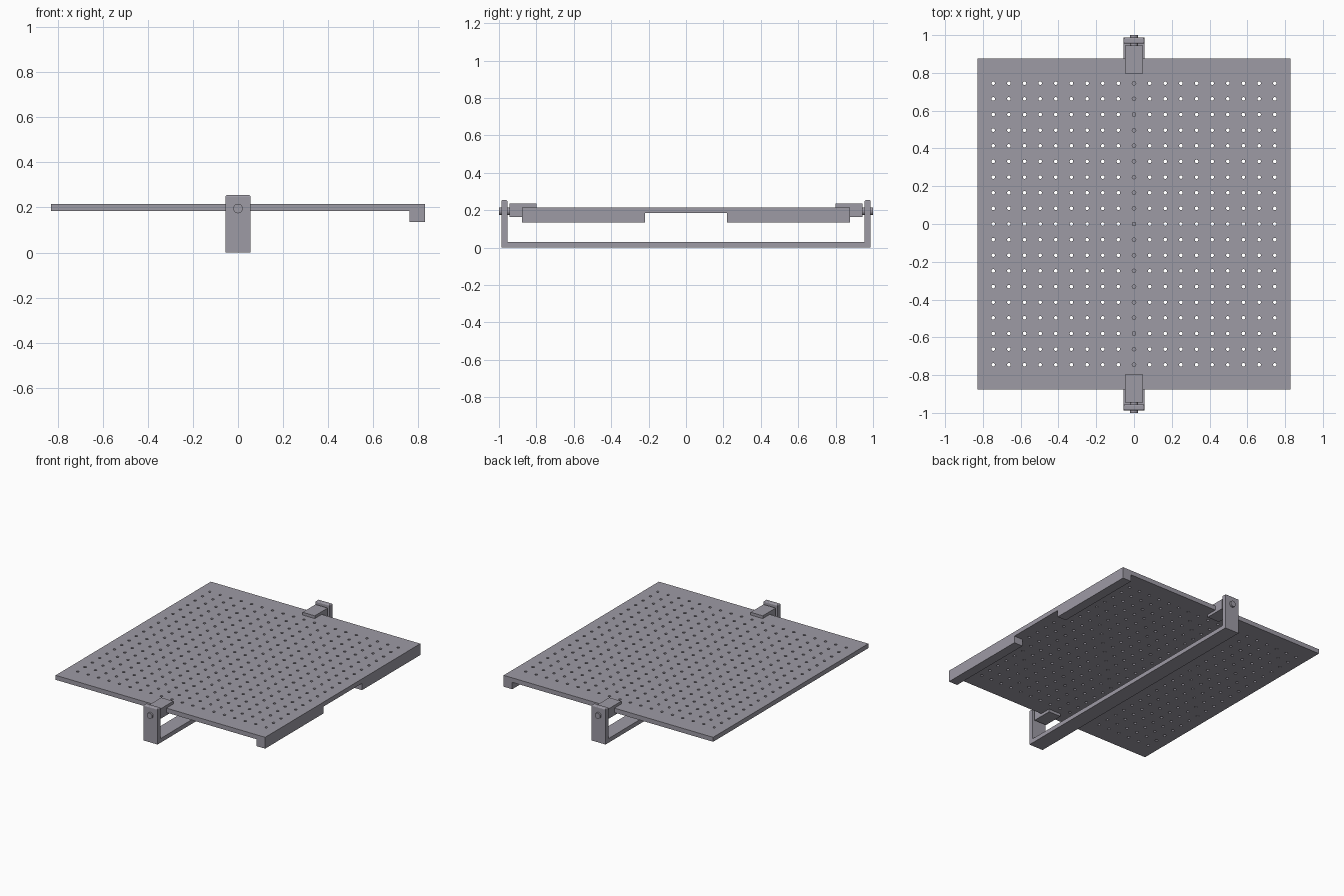
import bpy, bmesh, math

if "Cube" in bpy.data.objects:
    bpy.data.objects.remove(bpy.data.objects["Cube"])

grey = bpy.data.materials.new("cool_grey")
grey.diffuse_color = (0.34, 0.325, 0.375, 1)
grey.use_nodes = True
grey.node_tree.nodes["Principled BSDF"].inputs["Base Color"].default_value = grey.diffuse_color


def finish(name, bm):
    bmesh.ops.recalc_face_normals(bm, faces=bm.faces)
    me = bpy.data.meshes.new(name)
    bm.to_mesh(me)
    bm.free()
    me.materials.append(grey)
    ob = bpy.data.objects.new(name, me)
    bpy.context.collection.objects.link(ob)
    return ob


def prism(name, pts, x0, x1):
    """Extrude a (y, z) outline along x."""
    bm = bmesh.new()
    face = bm.faces.new([bm.verts.new((x0, y, z)) for y, z in pts])
    ext = bmesh.ops.extrude_face_region(bm, geom=[face])
    bmesh.ops.translate(bm, vec=(x1 - x0, 0, 0),
                        verts=[v for v in ext["geom"] if isinstance(v, bmesh.types.BMVert)])
    return finish(name, bm)


# Perforated plate: every grid cell is a ring from a round hole to its square border
N, PITCH, R, SEG = 19, 0.0828, 0.0095, 16
HX, HY, Z0, Z1 = 0.828, 0.876, 0.184, 0.216
bm = bmesh.new()


def border(i, u, half):
    c = (i - (N - 1) / 2) * PITCH
    if (i == 0 and u < -0.999) or (i == N - 1 and u > 0.999):
        return math.copysign(half, u)
    return c + u * PITCH / 2


for i in range(N):
    for j in range(N):
        cx, cy = (i - (N - 1) / 2) * PITCH, (j - (N - 1) / 2) * PITCH
        inner, outer = [], []
        for k in range(SEG):
            c, s = math.cos(2 * math.pi * k / SEG), math.sin(2 * math.pi * k / SEG)
            m = max(abs(c), abs(s))
            inner.append(bm.verts.new((cx + R * c, cy + R * s, Z0)))
            outer.append(bm.verts.new((border(i, c / m, HX), border(j, s / m, HY), Z0)))
        for k in range(SEG):
            n = (k + 1) % SEG
            bm.faces.new((inner[k], outer[k], outer[n], inner[n]))
bmesh.ops.remove_doubles(bm, verts=bm.verts, dist=1e-4)
ext = bmesh.ops.extrude_face_region(bm, geom=bm.faces[:])
bmesh.ops.translate(bm, vec=(0, 0, Z1 - Z0),
                    verts=[v for v in ext["geom"] if isinstance(v, bmesh.types.BMVert)])
finish("perforated_plate", bm)

# U-shaped stand: low bar between the posts
prism("stand_bar", [(-0.956, 0), (0.956, 0), (0.956, 0.03), (-0.956, 0.03)], -0.055, 0.055)

for side, s in (("front", -1), ("back", 1)):
    # Upright post with softened top
    post = prism(side + "_post", [(s * 0.955, 0), (s * 0.987, 0), (s * 0.987, 0.255), (s * 0.955, 0.255)],
                 -0.055, 0.055)
    bm = bmesh.new()
    bm.from_mesh(post.data)
    top = [e for e in bm.edges if all(v.co.z > 0.25 for v in e.verts)]
    bmesh.ops.bevel(bm, geom=top, offset=0.008, segments=3, profile=0.5, affect='EDGES')
    bm.to_mesh(post.data)
    bm.free()

    # C-shaped clamp gripping the plate edge
    prism(side + "_clamp", [(s * y, z) for y, z in (
        (0.944, 0.165), (0.944, 0.236), (0.798, 0.236), (0.798, Z1),
        (0.876, Z1), (0.876, Z0), (0.798, Z0), (0.798, 0.165))], -0.048, 0.048)

    # Pivot pin through the post
    bpy.ops.mesh.primitive_cylinder_add(vertices=32, radius=0.021, depth=0.07,
                                        location=(0, s * 0.965, 0.195), rotation=(math.pi / 2, 0, 0))
    pin = bpy.context.object
    pin.name = side + "_pivot_pin"
    pin.data.materials.append(grey)
    bpy.ops.object.shade_smooth_by_angle()

    # Lip block under the right edge
    prism(side + "_edge_lip", [(s * 0.218, 0.135), (s * 0.876, 0.135), (s * 0.876, Z0), (s * 0.218, Z0)],
          0.76, 0.828)
